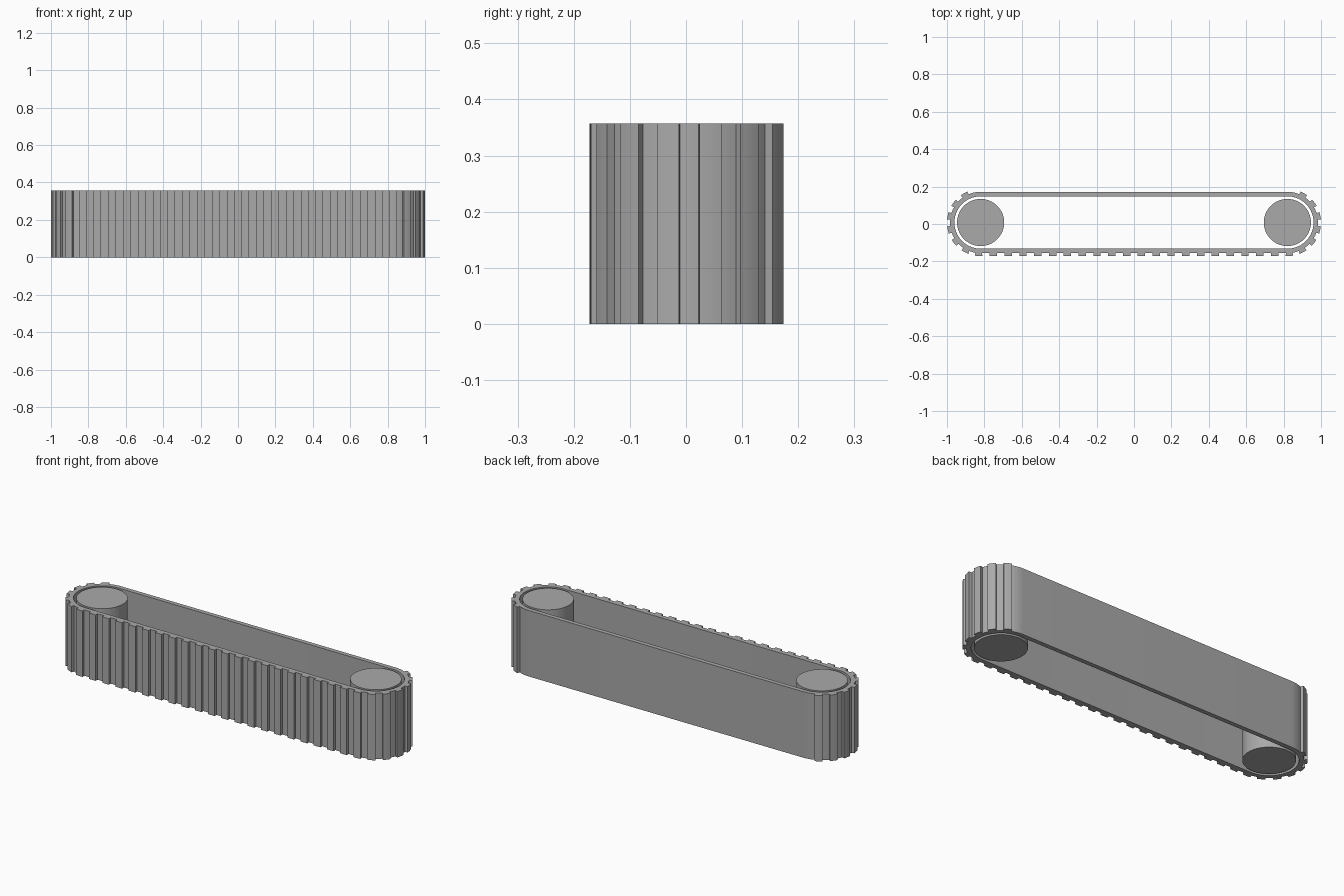
import bpy
import bmesh
from math import sin, cos, radians, pi

cube = bpy.data.objects.get("Cube")
if cube:
    bpy.data.objects.remove(cube, do_unlink=True)

HEIGHT = 0.357
CX, CY = 0.82, 0.008          # pulley axis
R_IN, R_BASE, R_TIP = 0.14, 0.164, 0.18
R_PULLEY = 0.126
PITCH, HALF = 24.5, 6.4       # tooth spacing and half width on the ends, degrees
FIRST = -86.5

grey = bpy.data.materials.new("grey")
grey.use_nodes = True
grey.diffuse_color = (0.4, 0.4, 0.4, 1)
grey.node_tree.nodes["Principled BSDF"].inputs["Base Color"].default_value = grey.diffuse_color


def polar(r, deg):
    return (CX + r * cos(radians(deg)), CY + r * sin(radians(deg)))


def mirrored(points):
    return [(-x, y) for x, y in reversed(points)]


def finish(name, bm):
    bmesh.ops.recalc_face_normals(bm, faces=bm.faces)
    mesh = bpy.data.meshes.new(name)
    bm.to_mesh(mesh)
    bm.free()
    mesh.materials.append(grey)
    obj = bpy.data.objects.new(name, mesh)
    bpy.context.collection.objects.link(obj)
    bpy.ops.object.select_all(action="DESELECT")
    obj.select_set(True)
    bpy.context.view_layer.objects.active = obj
    bpy.ops.object.shade_smooth_by_angle(angle=radians(30))
    return obj


# Toothed outer outline: right end, left end, then the toothed front run
end = []
for k in range(7):
    a = FIRST + PITCH * k
    end.append(polar(R_BASE, a - HALF))
    end += [polar(R_TIP, a + HALF * t / 2) for t in range(-2, 3)]
    end.append(polar(R_BASE, a + HALF))
    if k < 6:
        end += [polar(R_BASE, a + HALF + (PITCH - 2 * HALF) * t / 3) for t in (1, 2)]
last = FIRST + PITCH * 6 + HALF
end += [polar(R_BASE, last + (90 - last) * t / 6) for t in range(1, 7)]

run = []
x0 = polar(R_TIP, FIRST)[0]
step = 2 * x0 / 21
for k in range(1, 21):
    x = -x0 + step * k
    for dx, r in ((-1, R_BASE), (-1, R_TIP), (1, R_TIP), (1, R_BASE)):
        run.append((x + dx * step / 4, CY - r))
outer = end + mirrored(end) + run

# Smooth inner outline
half = [polar(R_IN, -90 + 180 * t / 40) for t in range(41)]
inner = half + mirrored(half)

# Belt
bm = bmesh.new()
edges = []
for loop in (outer, inner):
    verts = [bm.verts.new((x, y, 0)) for x, y in loop]
    edges += [bm.edges.new((v, verts[i - 1])) for i, v in enumerate(verts)]
bmesh.ops.triangle_fill(bm, edges=edges, use_beauty=True)
extruded = bmesh.ops.extrude_face_region(bm, geom=bm.faces[:], use_keep_orig=True)
top = [g for g in extruded["geom"] if isinstance(g, bmesh.types.BMVert)]
bmesh.ops.translate(bm, verts=top, vec=(0, 0, HEIGHT))
finish("toothed_belt", bm)

# Pulleys
for side, name in ((1, "left_pulley"), (-1, "right_pulley")):
    bm = bmesh.new()
    bmesh.ops.create_cone(bm, cap_ends=True, segments=64, radius1=R_PULLEY,
                          radius2=R_PULLEY, depth=HEIGHT)
    bmesh.ops.translate(bm, verts=bm.verts, vec=(side * CX, CY, HEIGHT / 2))
    finish(name, bm)
